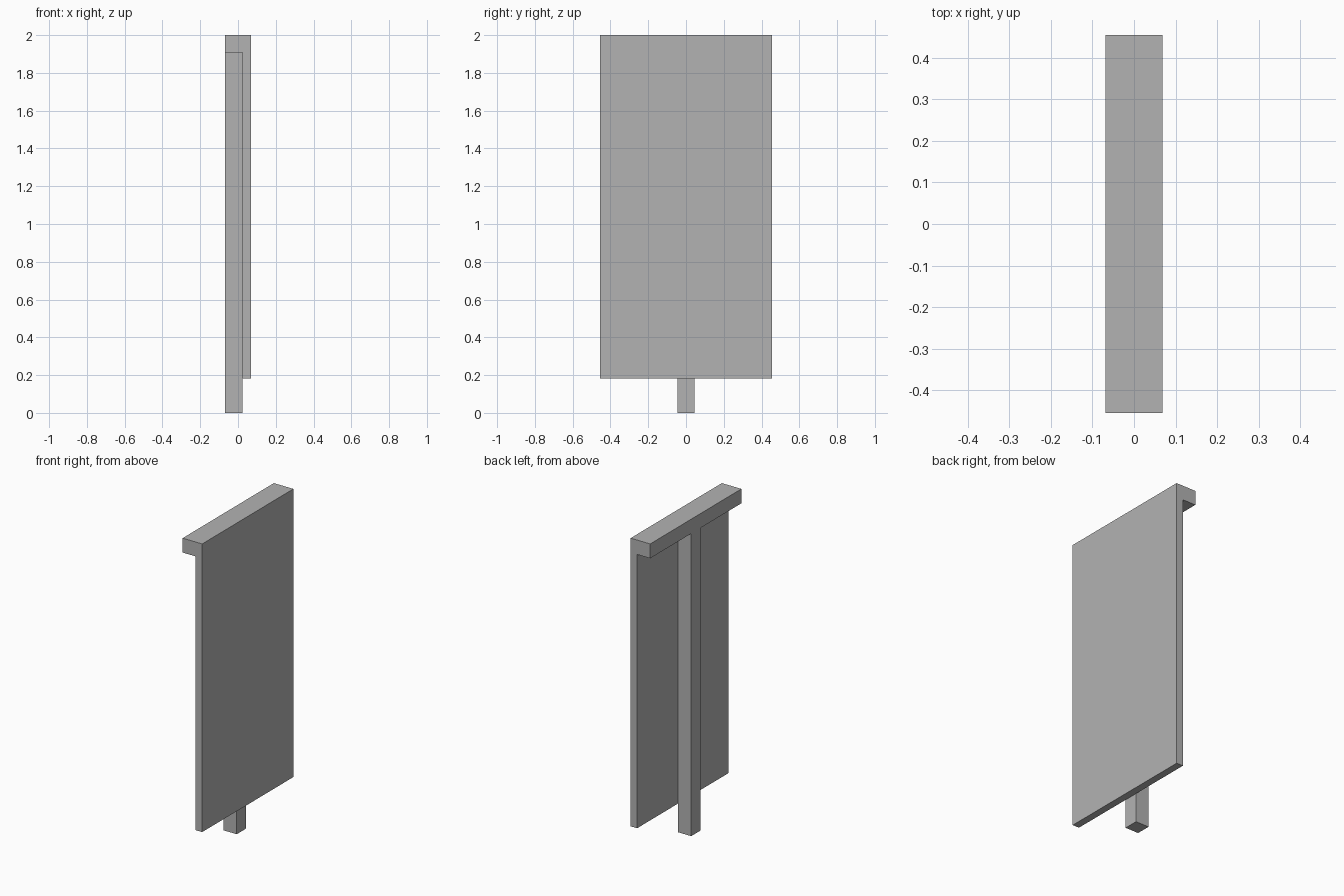
import bpy

# Clear the default object
cube = bpy.data.objects.get("Cube")
if cube:
    bpy.data.objects.remove(cube, do_unlink=True)

# Single plain grey
GREY = (0.45, 0.45, 0.45, 1.0)
grey = bpy.data.materials.new("plain grey")
grey.use_nodes = True
grey.diffuse_color = GREY
grey.node_tree.nodes["Principled BSDF"].inputs["Base Color"].default_value = GREY


def box(name, low, high):
    """Axis-aligned box between two opposite corners."""
    centre = [(a + b) / 2 for a, b in zip(low, high)]
    bpy.ops.mesh.primitive_cube_add(size=1, location=centre)
    obj = bpy.context.object
    obj.name = name
    obj.scale = [b - a for a, b in zip(low, high)]
    bpy.ops.object.transform_apply(location=False, rotation=False, scale=True)
    obj.data.materials.append(grey)
    return obj


U = 2 / 11            # design module: the sign is 11 modules tall
HALF_W = 2.5 * U      # half the panel width
EDGE = 0.375 * U      # half the total depth
INNER = EDGE - U / 4  # back of the panel, where post and bar meet it
BAR_Z = 2 - U / 2     # underside of the top bar

# Wide flat panel, raised one module off the ground
box("panel", (INNER, -HALF_W, U), (EDGE, HALF_W, 2))
# Bar along the top edge, behind the panel
box("top_bar", (-EDGE, -HALF_W, BAR_Z), (INNER, HALF_W, 2))
# Square post from the ground up to the bar
box("post", (-EDGE, -U / 4, 0), (INNER, U / 4, BAR_Z))
